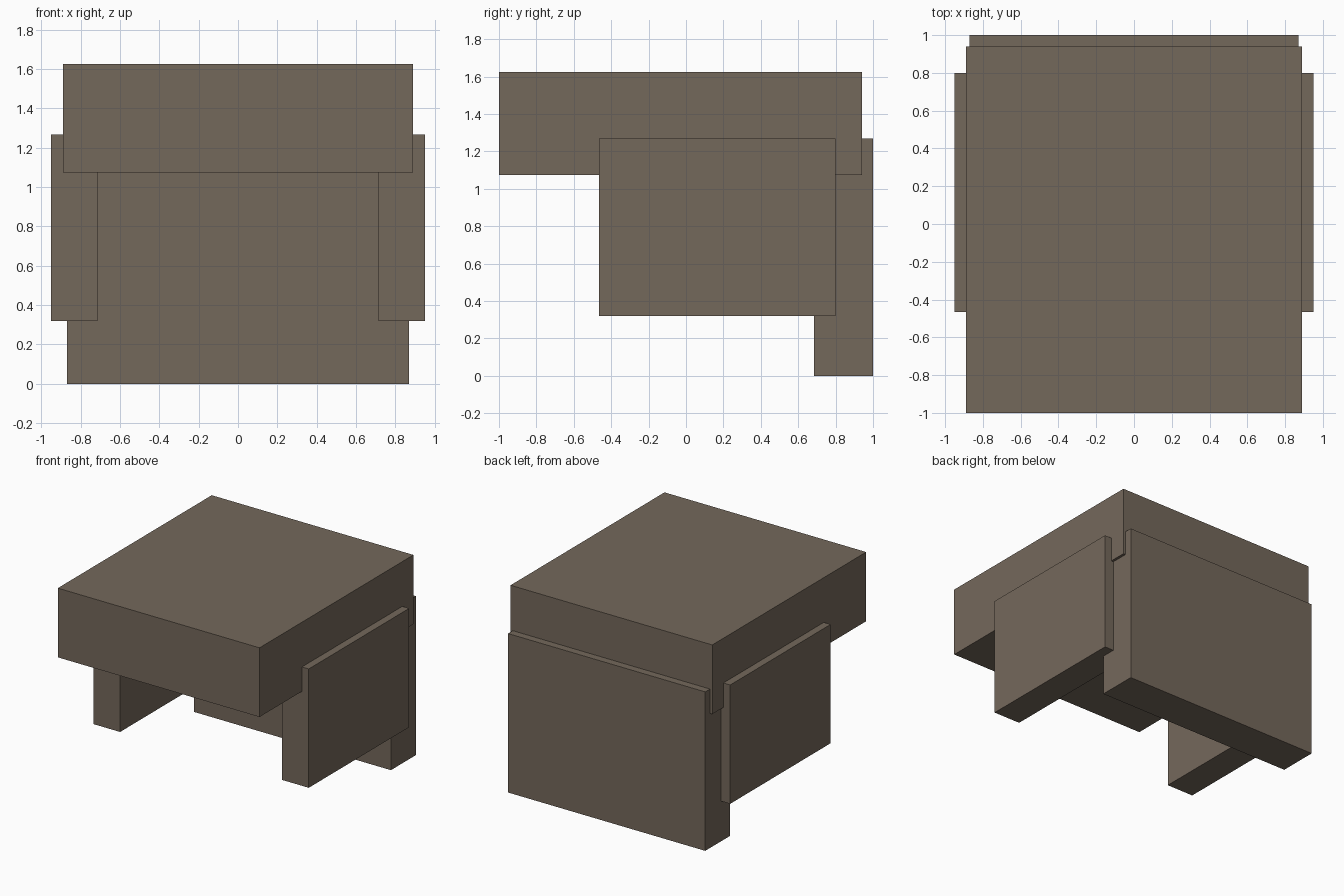
import bpy
import bmesh
from mathutils import Vector

cube = bpy.data.objects.get("Cube")
if cube:
    bpy.data.objects.remove(cube, do_unlink=True)

# Single flat brown
brown = bpy.data.materials.new("warm_brown")
brown.use_nodes = True
colour = (0.175, 0.138, 0.105, 1.0)
brown.diffuse_color = colour
brown.node_tree.nodes["Principled BSDF"].inputs["Base Color"].default_value = colour


def box(name, low, high):
    """Axis-aligned block between two opposite corners."""
    low, high = Vector(low), Vector(high)
    bm = bmesh.new()
    bmesh.ops.create_cube(bm, size=1)
    bmesh.ops.scale(bm, vec=high - low, verts=bm.verts)
    mesh = bpy.data.meshes.new(name)
    bm.to_mesh(mesh)
    bm.free()
    mesh.materials.append(brown)
    obj = bpy.data.objects.new(name, mesh)
    obj.location = (low + high) / 2
    bpy.context.collection.objects.link(obj)
    return obj


# Thick overhanging top
box("top_slab", (-0.89, -1.0, 1.073), (0.89, 0.94, 1.625))

# Back panel reaching the ground
box("back_panel", (-0.87, 0.685, 0.0), (0.87, 1.0, 1.268))

# Side panels, mirrored across x
for name, side in (("left_panel", 1), ("right_panel", -1)):
    inner, outer = sorted((0.715 * side, 0.95 * side))
    box(name, (inner, -0.465, 0.32), (outer, 0.80, 1.268))
